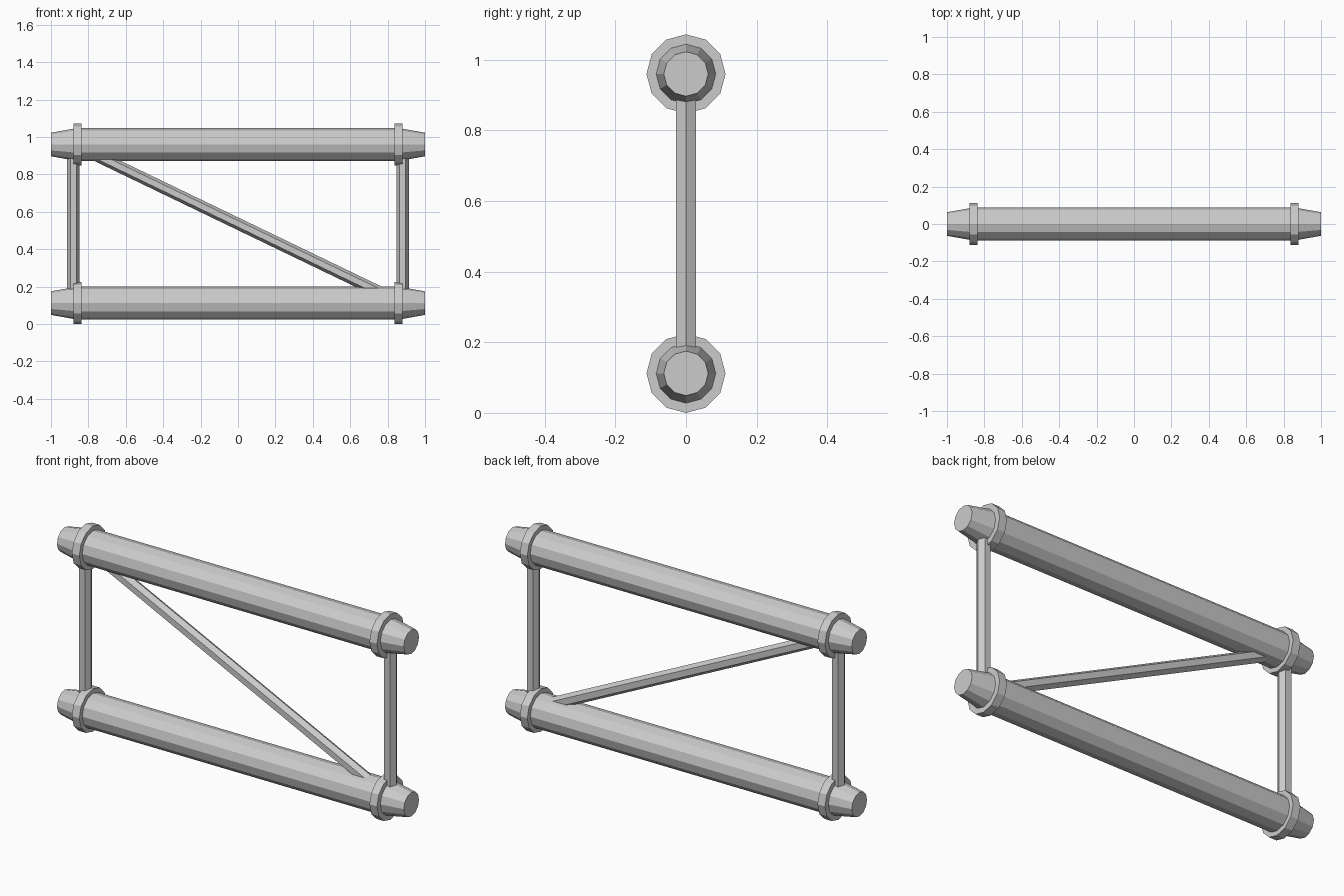
import bpy, bmesh, math
from mathutils import Vector

if "Cube" in bpy.data.objects:
    bpy.data.objects.remove(bpy.data.objects["Cube"])

LOW, HIGH = 0.112, 0.96     # chord centre heights
JOINT = 0.88                # x of posts and brace ends


def make_object(name, rings):
    """Skin a list of equal-length vertex rings and cap both ends."""
    bm = bmesh.new()
    loops = [[bm.verts.new(p) for p in ring] for ring in rings]
    n = len(loops[0])
    for a, b in zip(loops, loops[1:]):
        for i in range(n):
            j = (i + 1) % n
            bm.faces.new((a[i], a[j], b[j], b[i]))
    bm.faces.new(loops[0])
    bm.faces.new(loops[-1])
    bmesh.ops.recalc_face_normals(bm, faces=bm.faces)
    mesh = bpy.data.meshes.new(name)
    bm.to_mesh(mesh)
    bm.free()
    obj = bpy.data.objects.new(name, mesh)
    bpy.context.collection.objects.link(obj)
    return obj


def ring(center, u, v, r, n):
    return [center + r * (math.cos(2 * math.pi * i / n) * u
                          + math.sin(2 * math.pi * i / n) * v)
            for i in range(n)]


def lathe_x(name, z, profile, n=12):
    """Turned part along x; profile holds (x, radius) pairs."""
    u, v = Vector((0, 0, 1)), Vector((0, 1, 0))
    return make_object(name, [ring(Vector((x, 0, z)), u, v, r, n)
                              for x, r in profile])


def strut(name, start, end, r):
    """Hexagonal bar in the xz plane, with two edges lying in that plane."""
    a, b = Vector(start), Vector(end)
    v = Vector((0, 1, 0))
    u = v.cross((b - a).normalized())
    return make_object(name, [ring(p, u, v, r, 6) for p in (a, b)])


# Horizontal chords with tapered ends, and their collars
for level, z in (("lower", LOW), ("upper", HIGH)):
    lathe_x(level + "_chord", z,
            [(-1, 0.063), (-0.86, 0.088), (0.86, 0.088), (1, 0.063)])
    for side, s in (("left", -1), ("right", 1)):
        lathe_x(f"{level}_{side}_collar", z,
                [(s * 0.837, 0.112), (s * 0.88, 0.112)])

# Upright posts
for side, s in (("left", -1), ("right", 1)):
    strut(side + "_post", (s * JOINT, 0, LOW), (s * JOINT, 0, HIGH), 0.033)

# Diagonal brace
strut("diagonal_brace", (-JOINT, 0, HIGH), (JOINT, 0, LOW), 0.031)
